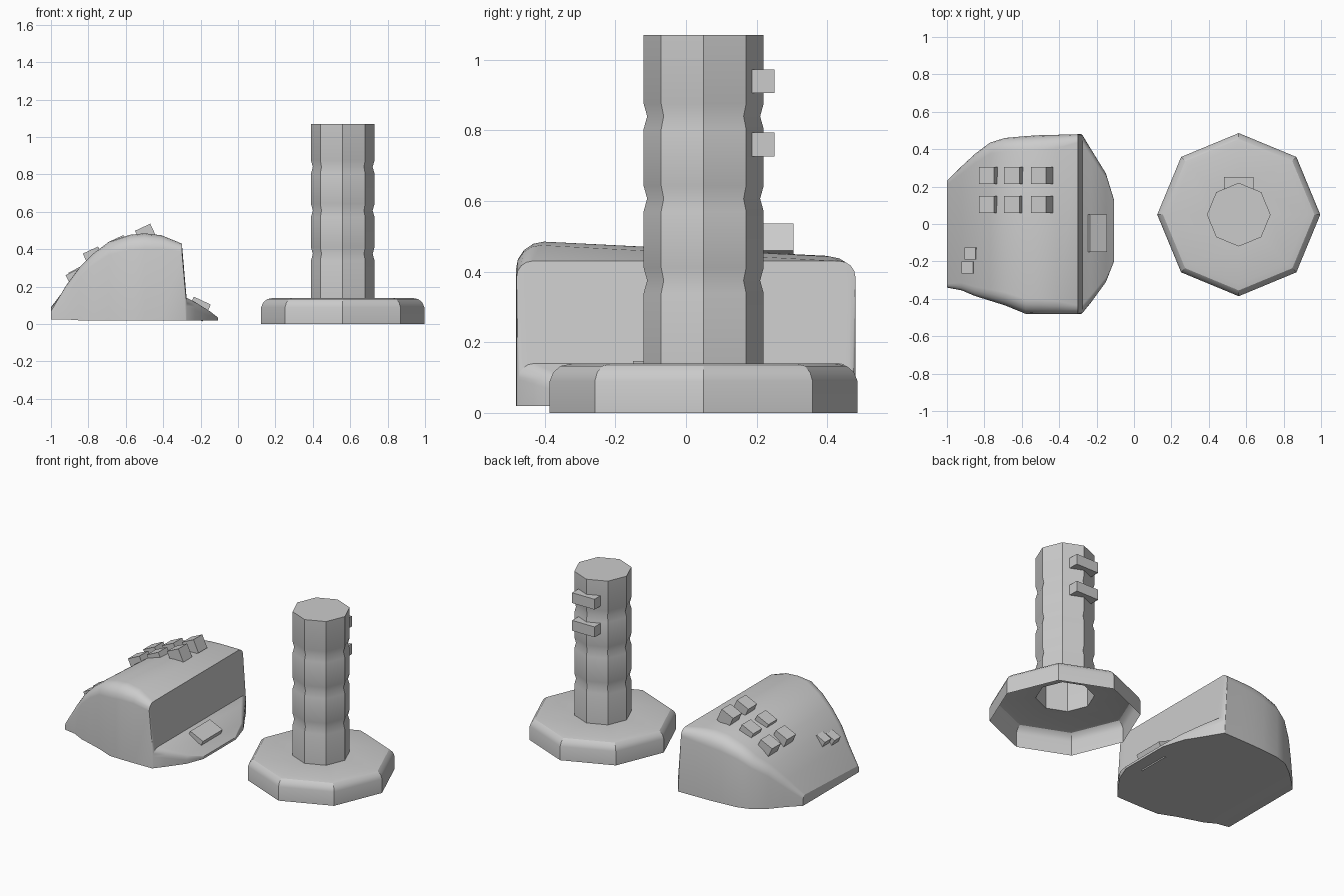
import bpy, bmesh
from math import sin, cos, pi, radians

if "Cube" in bpy.data.objects:
    bpy.data.objects.remove(bpy.data.objects["Cube"])


def add_object(name, bm, smooth=None):
    bmesh.ops.recalc_face_normals(bm, faces=bm.faces)
    mesh = bpy.data.meshes.new(name)
    bm.to_mesh(mesh)
    bm.free()
    obj = bpy.data.objects.new(name, mesh)
    bpy.context.collection.objects.link(obj)
    if smooth:
        bpy.ops.object.select_all(action='DESELECT')
        obj.select_set(True)
        bpy.context.view_layer.objects.active = obj
        bpy.ops.object.shade_smooth_by_angle(angle=radians(smooth))
    return obj


def loft(bm, rings, closed=True):
    n = len(rings[0])
    for a, b in zip(rings, rings[1:]):
        for i in range(n):
            j = (i + 1) % n
            bm.faces.new((a[i], a[j], b[j], b[i]))


def box(name, center, size, tilt=0):
    bpy.ops.mesh.primitive_cube_add(size=1, location=center, rotation=(0, radians(tilt), 0))
    obj = bpy.context.object
    obj.name = name
    obj.scale = size
    return obj


# Joystick: octagonal shell, base and grooved grip in one profile, open below
profile = [(0.436, 0), (0.436, 0.09), (0.426, 0.115), (0.405, 0.133), (0.37, 0.14), (0.17, 0.14)]
for z in (0.375, 0.607, 0.84):
    profile += [(0.17, z - 0.036), (0.16, z), (0.17, z + 0.036)]
profile.append((0.17, 1.07))
bm = bmesh.new()
rings = [[bm.verts.new((0.56 + r * cos(k * pi / 4), 0.05 + r * sin(k * pi / 4), z))
          for k in range(8)] for r, z in profile]
loft(bm, rings)
bm.faces.new(rings[-1])
add_object("joystick", bm, 30)

# Joystick buttons
for i, z in enumerate((0.939, 0.76)):
    box(f"stick_button_{i}", (0.56, 0.215, z), (0.16, 0.07, 0.067))

# Hand-rest body: cross-sections along x
# x, front y, back y, front top z, back top z, corner rounding
sections = [
    (-1.00, -0.34, 0.23, 0.07, 0.09, 0.02),
    (-0.92, -0.355, 0.31, 0.205, 0.195, 0.04),
    (-0.85, -0.385, 0.375, 0.30, 0.28, 0.05),
    (-0.77, -0.41, 0.435, 0.38, 0.345, 0.06),
    (-0.69, -0.435, 0.46, 0.44, 0.40, 0.07),
    (-0.58, -0.48, 0.47, 0.477, 0.435, 0.08),
    (-0.50, -0.482, 0.475, 0.485, 0.445, 0.08),
    (-0.41, -0.482, 0.477, 0.475, 0.443, 0.07),
    (-0.30, -0.48, 0.48, 0.43, 0.43, 0.045),
    (-0.275, -0.475, 0.475, 0.14, 0.14, 0.045),
    (-0.23, -0.42, 0.40, 0.118, 0.118, 0.04),
    (-0.15, -0.31, 0.27, 0.068, 0.068, 0.025),
    (-0.107, -0.20, 0.13, 0.035, 0.035, 0.008),
]
bm = bmesh.new()
rings = []
for x, y0, y1, z0, z1, b in sections:
    low = 0.02 if x > -0.9 else 0.025
    bottom_x = -0.28 if x == -0.30 else x
    pts = [(bottom_x, y0, low)]
    arc = [(cos(t * pi / 8), sin(t * pi / 8)) for t in range(5)]
    pts += [(x, y0 + b * (1 - c), z0 - b * (1 - s)) for c, s in arc]
    pts += [(x, y1 - b * (1 - c), z1 - b * (1 - s)) for c, s in reversed(arc)]
    pts.append((bottom_x, y1, low))
    rings.append([bm.verts.new(p) for p in pts])
loft(bm, rings)
bm.faces.new(rings[0])
bm.faces.new(rings[-1])
add_object("hand_rest_body", bm, 30)

# Finger keys: two rows of three
for i, (x, z) in enumerate(((-0.771, 0.357), (-0.636, 0.418), (-0.492, 0.479))):
    for j, y in enumerate((0.26, 0.105)):
        box(f"finger_key_{i}_{j}", (x, y, z), (0.09, 0.09, 0.085), -25)

# Small keys
for i, (x, y, z) in enumerate(((-0.863, -0.158, 0.263), (-0.878, -0.233, 0.25))):
    box(f"small_key_{i}", (x, y, z), (0.068, 0.065, 0.06), -27)

# Thumb key on the ledge
box("thumb_key", (-0.212, -0.05, 0.08), (0.1, 0.2, 0.1), 25)
